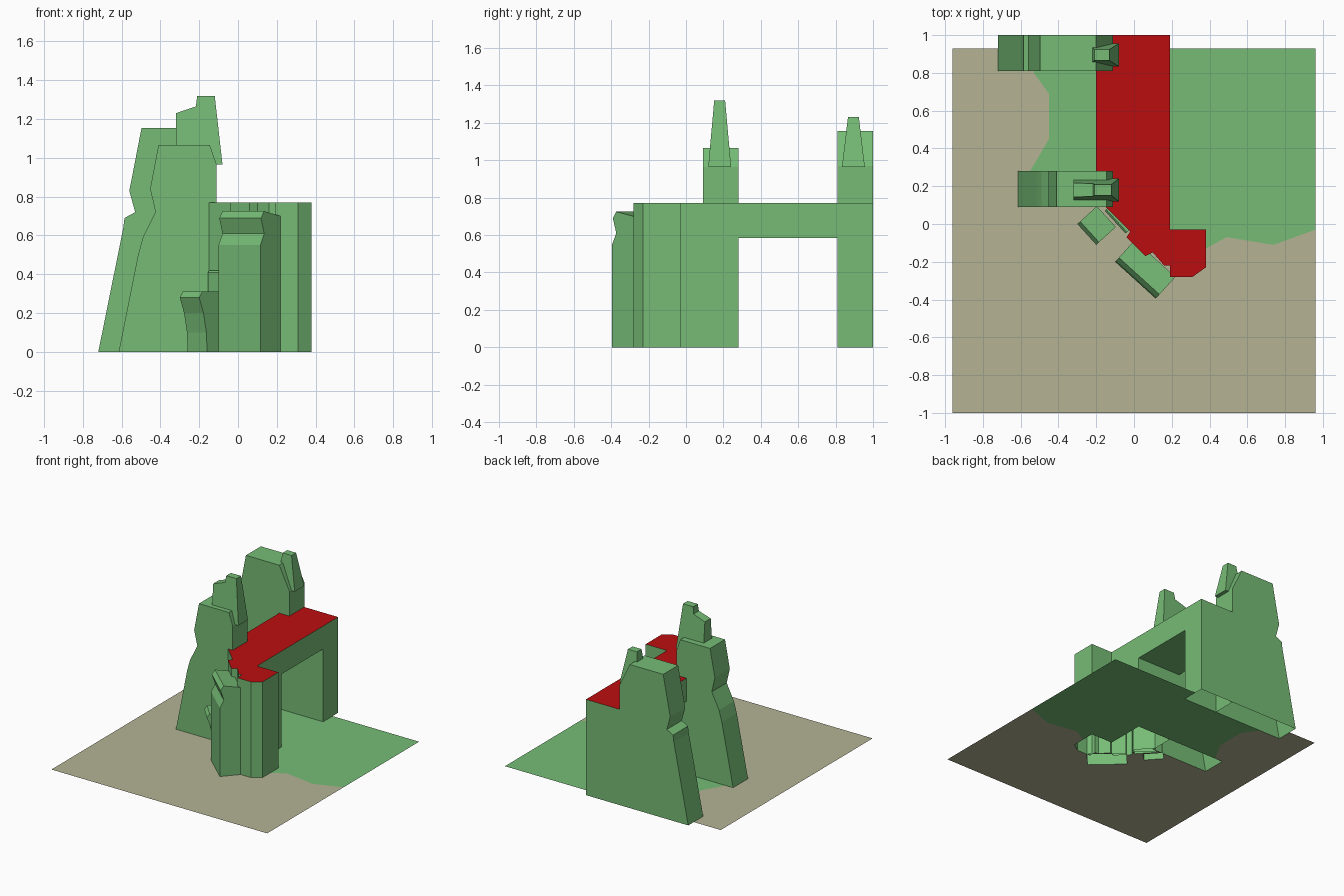
import bpy, bmesh
from mathutils import Vector
from mathutils.geometry import delaunay_2d_cdt

cube = bpy.data.objects.get("Cube")
if cube:
    bpy.data.objects.remove(cube)


def material(name, rgb):
    m = bpy.data.materials.new(name)
    m.use_nodes = True
    m.diffuse_color = (*rgb, 1)
    m.node_tree.nodes["Principled BSDF"].inputs["Base Color"].default_value = (*rgb, 1)
    return m


GREEN = material("leaf_green", (0.18, 0.5, 0.18))
RED = material("deck_red", (0.5, 0.004, 0.005))
SAND = material("sand", (0.46, 0.45, 0.295))
footprints = []


def finish(name, bm, mats):
    mesh = bpy.data.meshes.new(name)
    bm.to_mesh(mesh)
    bm.free()
    for m in mats:
        mesh.materials.append(m)
    ob = bpy.data.objects.new(name, mesh)
    bpy.context.collection.objects.link(ob)
    return ob


def prism(name, ring_a, ring_b, red_top=False):
    """Solid between two matching rings; faces resting on the ground are left open."""
    bm = bmesh.new()
    a = [bm.verts.new(p) for p in ring_a]
    b = [bm.verts.new(p) for p in ring_b]
    bm.faces.new(a)
    bm.faces.new(b)
    for i in range(len(a)):
        j = (i + 1) % len(a)
        bm.faces.new((a[i], a[j], b[j], b[i]))
    bmesh.ops.recalc_face_normals(bm, faces=bm.faces)
    for f in bm.faces:
        if red_top and f.normal.z > 0.9:
            f.material_index = 1
    base = [f for f in bm.faces if all(v.co.z < 0.001 for v in f.verts)]
    for f in base:
        footprints.append([v.co.xy for v in f.verts])
    bmesh.ops.delete(bm, geom=base, context='FACES_ONLY')
    return finish(name, bm, [GREEN, RED])


def upright(name, outline, z0, z1):
    prism(name, [(x, y, z0) for x, y in outline], [(x, y, z1) for x, y in outline], True)


def slab(name, profile, y, half):
    """Profile in x and z, with a half thickness in y that may vary with height."""
    prism(name, [(x, y - half(z), z) for x, z in profile],
          [(x, y + half(z), z) for x, z in profile])


def leaning(name, start, end, profile):
    """Profile in inward depth and z, swept along an outer ground edge."""
    s, e = Vector(start), Vector(end)
    d = (e - s).normalized()
    inward = Vector((-d.y, d.x))
    rings = [[(*(p + inward * u), z) for u, z in profile] for p in (s, e)]
    prism(name, *rings)


# Raised walkway: curved end wall, bridge and back leg
upright("walkway_end_wall", [
    (-.11, .28), (-.11, .09), (-.15, .09), (-.02, -.04), (-.04, -.07), (.06, -.17),
    (.10, -.15), (.16, -.22), (.19, -.22), (.19, -.28), (.31, -.28), (.38, -.23),
    (.38, -.03), (.19, -.03), (.19, .28)], 0, .77)
upright("walkway_bridge", [(-.2, .28), (.19, .28), (.19, .81), (-.2, .81)], .585, .77)
upright("walkway_back_leg", [(-.11, .81), (.19, .81), (.19, 1), (-.11, 1)], 0, .77)

# Two tall crags beside the walkway
slab("front_crag", [
    (-.615, 0), (-.515, .5), (-.49, .59), (-.425, .72), (-.453, .84), (-.41, 1.065),
    (-.145, 1.065), (-.11, .965), (-.11, 0)], .185, lambda z: .095)
slab("back_crag", [
    (-.72, 0), (-.592, .635), (-.585, .69), (-.53, .72), (-.56, .83), (-.497, 1.155),
    (-.2, 1.155), (-.11, .97), (-.11, 0)], .905, lambda z: .095)


# Tapered spires on the crags
def taper(z):
    return .061 - (z - .965) * .09


slab("front_spire", [
    (-.32, 1.06), (-.32, 1.23), (-.217, 1.265), (-.21, 1.32), (-.12, 1.32),
    (-.08, .965), (-.115, .965), (-.145, 1.06)], .18, taper)
slab("back_spire", [
    (-.22, 1.15), (-.21, 1.23), (-.13, 1.23), (-.08, .965), (-.115, .965),
    (-.2, 1.14)], .895, lambda z: taper(z) - (z - .965) * .03)

# Low boulders against the end wall
leaning("front_boulder", (-.1, -.2), (.115, -.395), [
    (0, 0), (0, .55), (.03, .61), (.005, .69), (.03, .725), (.155, .70), (.155, 0)])
leaning("small_boulder", (-.3, 0), (-.2, -.11), [
    (.055, 0), (.05, .1), (.03, .2), (0, .28), (.02, .31), (.14, .31), (.14, 0)])
leaning("wall_ledge", (-.155, .07), (-.045, -.05), [
    (0, 0), (0, .41), (.01, .42), (.06, .42), (.06, 0)])

# Ground sheet: sand with a grass patch, open beneath the standing parts
regions = [
    [(-.96, -1), (.96, -1), (.96, .93), (-.96, .93)],
    [(.96, .93), (-.53, .93), (-.53, .8), (-.45, .69), (-.45, .45), (-.55, .28),
     (-.5, .18), (0, .1), (.3, -.18), (.38, -.13), (.49, -.07), (.74, -.11), (.96, -.03)],
] + footprints
points, loops = [], []
for region in regions:
    r = [Vector((p[0], p[1])) for p in region]
    area = sum(p.cross(q) for p, q in zip(r, r[1:] + r[:1]))
    if area < 0:
        r.reverse()
    loops.append(list(range(len(points), len(points) + len(r))))
    points += r
verts, _, tris, _, _, owners = delaunay_2d_cdt(points, [], loops, 1, 1e-5)
bm = bmesh.new()
ground = [bm.verts.new((v.x, v.y, 0)) for v in verts]
for tri, owner in zip(tris, owners):
    if 0 in owner and max(owner) < 2:
        f = bm.faces.new([ground[i] for i in tri])
        f.material_index = 1 if 1 in owner else 0
        f.normal_update()
        if f.normal.z < 0:
            f.normal_flip()
finish("ground", bm, [SAND, GREEN])
